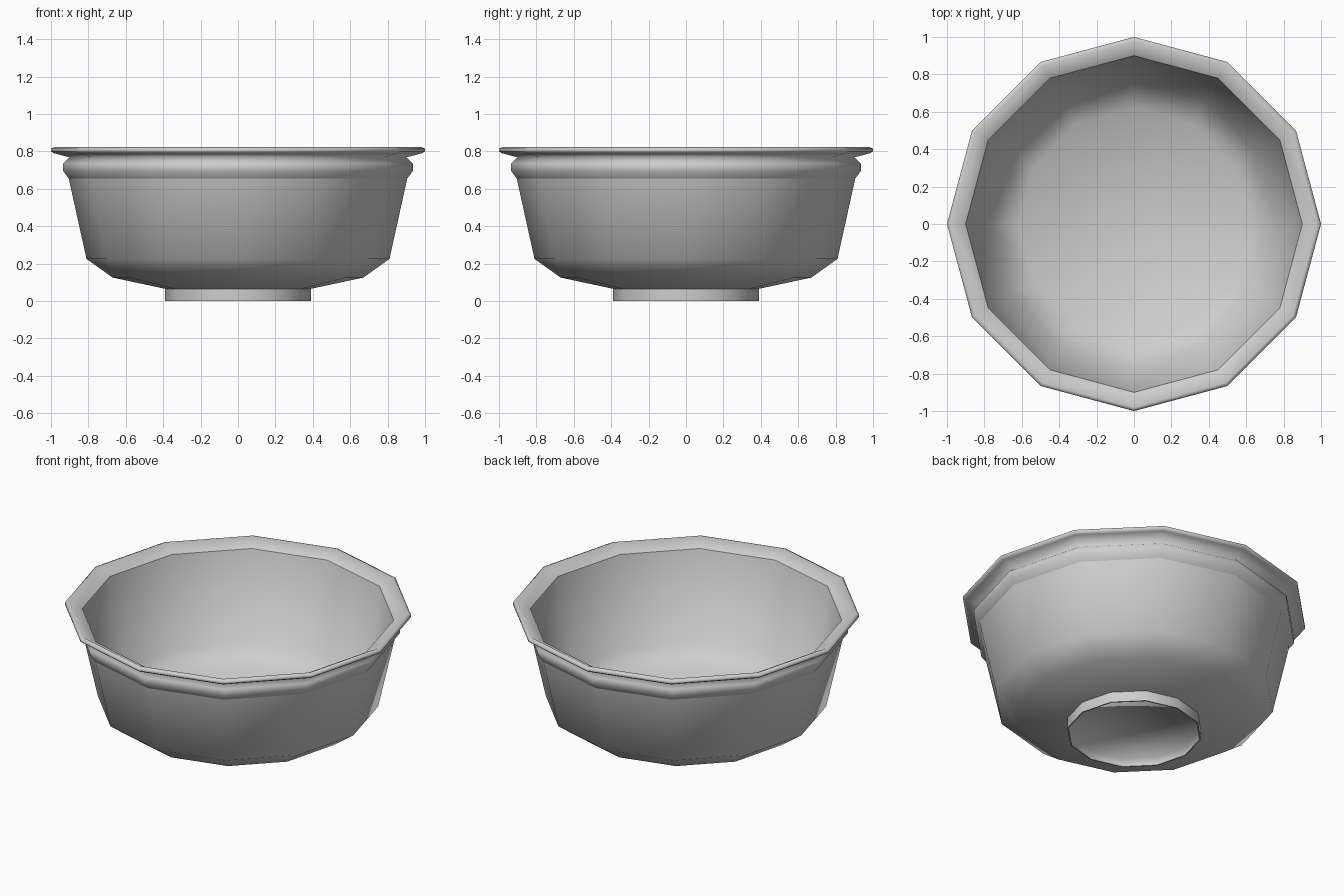
import bpy, bmesh, math
from mathutils import Vector

SIDES = 12

cube = bpy.data.objects.get("Cube")
if cube:
    bpy.data.objects.remove(cube, do_unlink=True)

grey = bpy.data.materials.new("light_grey")
grey.use_nodes = True
colour = (0.62, 0.62, 0.62, 1)
grey.diffuse_color = colour
grey.node_tree.nodes["Principled BSDF"].inputs["Base Color"].default_value = colour


def lathe(name, profile, creases):
    """Spin a (radius, height) profile into a smooth twelve-sided part with sharp rings at the creases."""
    bm = bmesh.new()
    verts = [bm.verts.new((r, 0, z)) for r, z in profile]
    edges = [bm.edges.new(pair) for pair in zip(verts, verts[1:])]
    bmesh.ops.spin(bm, geom=verts + edges, cent=(0, 0, 0), axis=(0, 0, 1),
                   angle=math.tau, steps=SIDES, use_merge=False)
    bmesh.ops.remove_doubles(bm, verts=bm.verts, dist=0.0005)
    bmesh.ops.recalc_face_normals(bm, faces=bm.faces)
    # the lowest face must look down or outward
    low = min(bm.faces, key=lambda f: f.calc_center_median().z)
    centre = low.calc_center_median()
    if low.normal.dot(Vector((centre.x, centre.y, -1))) < 0:
        bmesh.ops.reverse_faces(bm, faces=bm.faces)
    for face in bm.faces:
        face.smooth = True
    for edge in bm.edges:
        for r, z in creases:
            if all(abs(v.co.z - z) < 0.001 and abs(v.co.xy.length - r) < 0.001
                   for v in edge.verts):
                edge.smooth = False
    mesh = bpy.data.meshes.new(name)
    bm.to_mesh(mesh)
    bm.free()
    mesh.materials.append(grey)
    obj = bpy.data.objects.new(name, mesh)
    bpy.context.collection.objects.link(obj)


# Bowl: outside, bulging collar, flared rim dished toward its lip, then the inside
outside = [(0, 0.065), (0.39, 0.065), (0.67, 0.125), (0.81, 0.225), (0.905, 0.655)]
collar = [(0.935, 0.695), (0.935, 0.735), (0.9, 0.768)]
rim = [(0.985, 0.79), (1, 0.8), (1, 0.814), (0.98, 0.823), (0.9, 0.778)]
inside = [(0.765, 0.24), (0.62, 0.15), (0, 0.11)]
lathe("bowl", outside + collar + rim + inside,
      creases=[outside[1], outside[4], rim[-1]])

# Hollow foot ring with a recessed base
foot = [(0.39, 0.066), (0.39, 0), (0.382, 0), (0.376, 0.045), (0, 0.045)]
lathe("foot_ring", foot, creases=foot[1:3])
